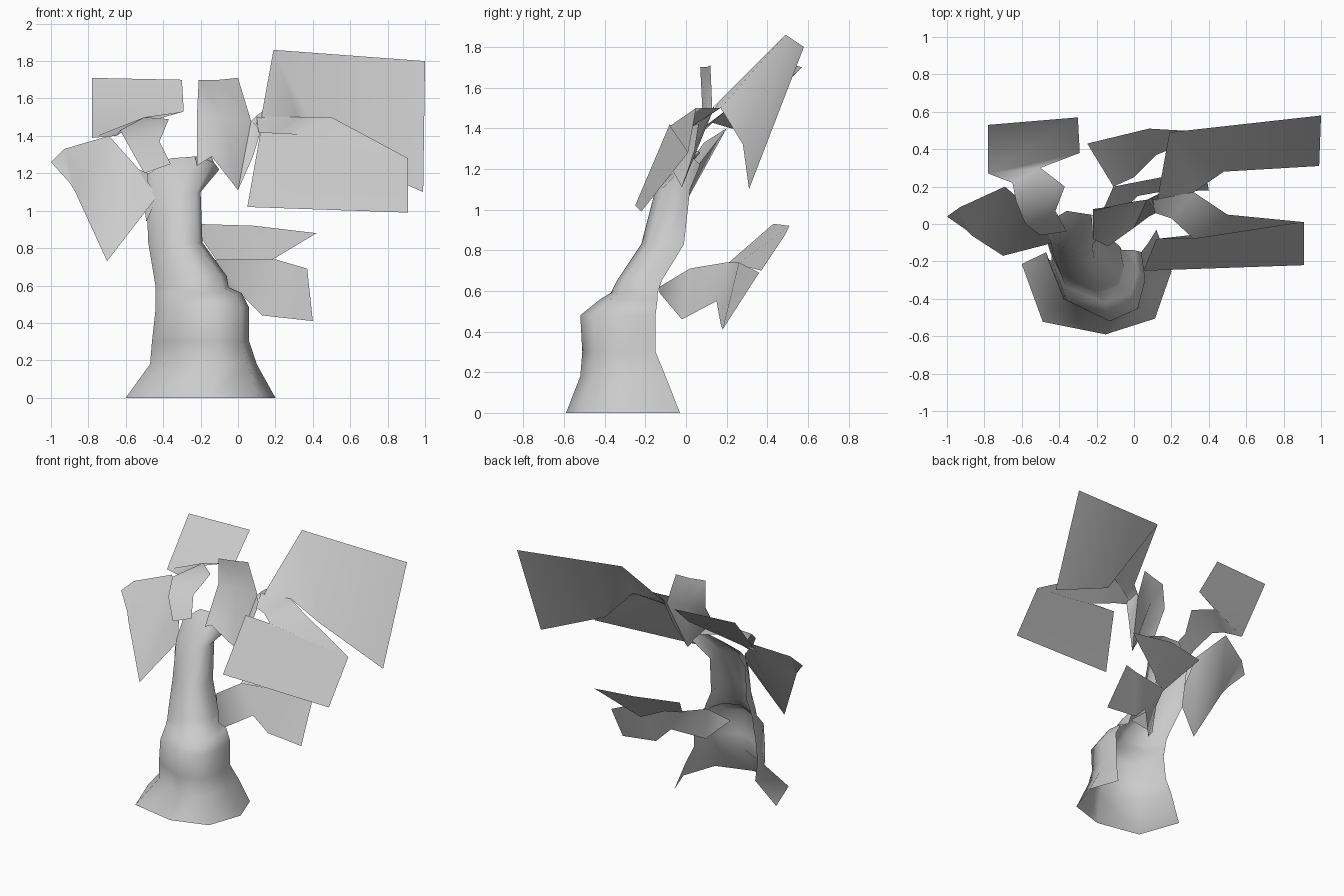
import bpy
import bmesh
import math

default_cube = bpy.data.objects.get("Cube")
if default_cube:
    bpy.data.objects.remove(default_cube, do_unlink=True)


def make_material(name, colour):
    material = bpy.data.materials.new(name)
    material.use_nodes = True
    material.diffuse_color = colour
    shader = material.node_tree.nodes["Principled BSDF"]
    shader.inputs["Base Color"].default_value = colour
    shader.inputs["Roughness"].default_value = .8
    return material


light_grey = make_material("light grey", (.6, .6, .6, 1))


def loft(name, sections):
    """Join successive rows of points with quads into one open, smooth sheet."""
    mesh = bpy.data.meshes.new(name)
    sheet = bmesh.new()
    rows = [[sheet.verts.new(point) for point in section] for section in sections]
    for lower, upper in zip(rows, rows[1:]):
        for column in range(len(lower) - 1):
            following = column + 1
            sheet.faces.new((lower[column], lower[following],
                             upper[following], upper[column]))
    bmesh.ops.recalc_face_normals(sheet, faces=sheet.faces)
    sheet.to_mesh(mesh)
    sheet.free()
    obj = bpy.data.objects.new(name, mesh)
    bpy.context.collection.objects.link(obj)
    mesh.materials.append(light_grey)
    bpy.ops.object.select_all(action="DESELECT")
    obj.select_set(True)
    bpy.context.view_layer.objects.active = obj
    bpy.ops.object.shade_smooth_by_angle(angle=math.radians(70))
    return obj


def leaf(name, upper_edge, lower_edge):
    """A twig that widens into a leaf, given by its two long edges."""
    return loft(name, list(zip(upper_edge, lower_edge)))


# Trunk: an arc open at the back, fitted to a box at each height
foot_arc = [(0, .67), (.14, .12), (.56, 0), (.89, .15), (1, .6), (.9, 1)]
stem_arc = [(0, .88), (.16, .3), (.62, 0), (.92, .18), (1, .6), (.96, 1)]
# height, left, right, front, back
trunk_profile = [
    (0, -.6, .2, -.59, -.03),
    (.18, -.47, .1, -.52, -.1),
    (.3, -.46, .06, -.51, -.15),
    (.48, -.44, .06, -.52, -.15),
    (.56, -.44, .02, -.42, -.14),
    (.59, -.44, -.05, -.37, -.14),
    (.65, -.45, -.06, -.34, -.12),
    (.83, -.48, -.19, -.22, -.01),
    (1.1, -.49, -.2, -.15, .02),
]
trunk_sections = []
for height, left, right, front, back in trunk_profile:
    arc = stem_arc if height else foot_arc
    trunk_sections.append([
        (left + across * (right - left), front + depth * (back - front), height)
        for across, depth in arc
    ])
# Uneven rim, leaning back and flaring towards the middle leaf
trunk_sections.append([(-.48, .06, 1.2), (-.46, .01, 1.21), (-.36, .07, 1.28),
                       (-.23, .05, 1.29), (-.13, .03, 1.26), (-.1, .07, 1.22)])
loft("trunk", trunk_sections)

# Middle leaf, bent forward at its foot
loft("middle_leaf", [
    [(-.21, .07, 1.7), (-.1, .1, 1.7), (0, .12, 1.71)],
    [(-.22, .08, 1.5), (-.08, .1, 1.5), (.07, .13, 1.48)],
    [(-.22, -.08, 1.24), (-.14, -.12, 1.29), (0, -.02, 1.11)],
])

# Short fork joining the middle leaf to the trunk rim
leaf("middle_leaf_fork",
     upper_edge=[(-.23, .05, 1.29), (-.13, .03, 1.26)],
     lower_edge=[(-.22, -.08, 1.24), (-.14, -.12, 1.29)])

# Neck from the middle leaf to both large leaves
leaf("middle_leaf_neck",
     upper_edge=[(.07, .13, 1.48), (.1, .14, 1.51), (.13, .16, 1.53)],
     lower_edge=[(0, -.02, 1.11), (.08, .04, 1.29), (.12, .06, 1.42)])

# Large rear leaf
leaf("large_back_leaf",
     upper_edge=[(.07, .13, 1.48), (.13, .16, 1.53), (.19, .49, 1.86), (1, .58, 1.8)],
     lower_edge=[(.11, .08, 1.44), (.32, .17, 1.5), (.48, .28, 1.32), (.99, .31, 1.1)])

# Large front leaf
leaf("large_front_leaf",
     upper_edge=[(.1, .13, 1.5), (.32, .17, 1.5), (.5, .05, 1.5),
                 (.91, .01, 1.28), (.91, -.22, .99)],
     lower_edge=[(.11, .06, 1.42), (.2, .03, 1.41), (.32, -.08, 1.41),
                 (.12, -.08, 1.42), (.05, -.25, 1.02)])

# Curled branch with the upper leaf on the other side
leaf("upper_side_leaf",
     upper_edge=[(-.5, -.06, 1.2), (-.58, 0, 1.34), (-.63, .12, 1.43),
                 (-.65, .22, 1.4), (-.78, .27, 1.39), (-.78, .53, 1.71)],
     lower_edge=[(-.36, -.04, 1.25), (-.42, .07, 1.37), (-.37, .2, 1.49),
                 (-.5, .3, 1.5), (-.29, .38, 1.53), (-.3, .57, 1.7)])

# Drooping leaf below it
leaf("drooping_side_leaf",
     upper_edge=[(-.48, -.02, 1.2), (-.53, .06, 1.22), (-.69, .2, 1.4),
                 (-.93, .09, 1.33), (-1, .04, 1.26)],
     lower_edge=[(-.49, -.06, .94), (-.43, -.1, 1.08), (-.7, -.17, .73),
                 (-.87, -.06, 1.1), (-.9, -.03, 1.15)])

# Low branch behind the trunk and its two leaves
leaf("low_branch_leaf",
     upper_edge=[(-.08, -.13, .62), (-.19, .02, .71), (-.11, .2, .74),
                 (.2, .26, .74), (.37, .36, .69)],
     lower_edge=[(-.28, -.13, .59), (-.15, -.02, .46), (.02, .15, .55),
                 (.13, .17, .44), (.4, .18, .41)])
leaf("low_back_leaf",
     upper_edge=[(-.25, .43, .93), (.08, .51, .92), (.42, .49, .88)],
     lower_edge=[(-.11, .2, .73), (0, .25, .73), (.12, .37, .7)])
